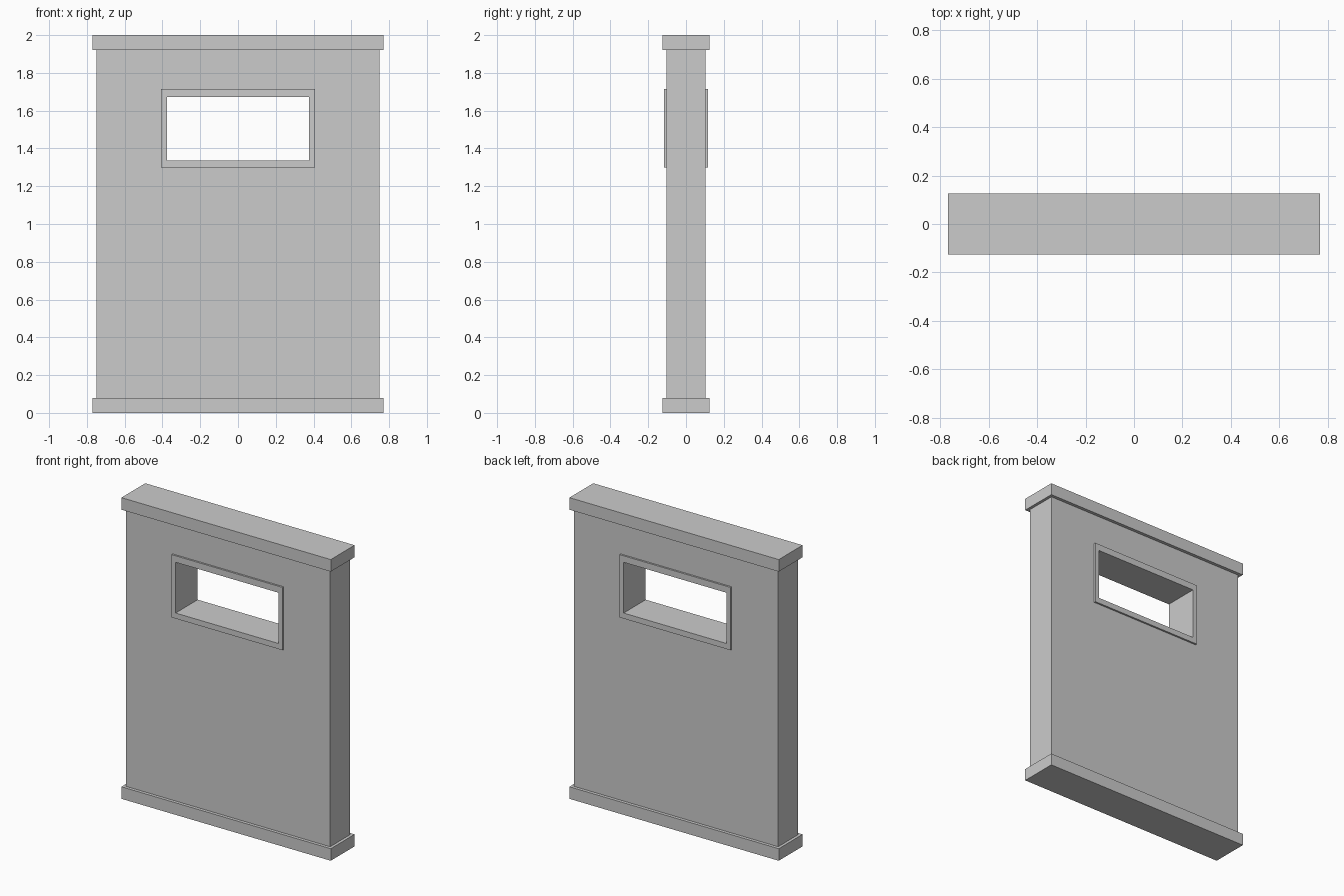
import bpy, bmesh

if "Cube" in bpy.data.objects:
    bpy.data.objects.remove(bpy.data.objects["Cube"])

# Shared sizes
WALL_X, WALL_Y = 0.75, 0.104
CAP_X, CAP_Y, CAP_H = 0.769, 0.125, 0.08
HEIGHT = 2.0
OPENING = (-0.377, 0.377, 1.335, 1.672)   # x0, x1, z0, z1
TRIM = (-0.408, 0.408, 1.298, 1.715)
TRIM_Y = 0.116


def finish(name, bm):
    bmesh.ops.recalc_face_normals(bm, faces=bm.faces)
    mesh = bpy.data.meshes.new(name)
    bm.to_mesh(mesh)
    bm.free()
    obj = bpy.data.objects.new(name, mesh)
    bpy.context.collection.objects.link(obj)
    return obj


def box(name, hx, hy, z0, z1):
    bm = bmesh.new()
    bmesh.ops.create_cube(bm, size=1)
    for v in bm.verts:
        v.co = (v.co.x * 2 * hx, v.co.y * 2 * hy, z0 + (v.co.z + 0.5) * (z1 - z0))
    return finish(name, bm)


def pierced_slab(name, outer, inner, y0, y1):
    """Rectangular slab with a rectangular hole running through it along y."""
    bm = bmesh.new()

    def loop(rect, y):
        x0, x1, z0, z1 = rect
        return [bm.verts.new((x, y, z)) for x, z in
                ((x0, z0), (x1, z0), (x1, z1), (x0, z1))]

    rings = [loop(outer, y0), loop(outer, y1), loop(inner, y1), loop(inner, y0)]
    for a, b in zip(rings, rings[1:] + rings[:1]):
        for i in range(4):
            j = (i + 1) % 4
            bm.faces.new((a[i], a[j], b[j], b[i]))
    return finish(name, bm)


# Base and top ledges
box("base_ledge", CAP_X, CAP_Y, 0, CAP_H)
box("top_ledge", CAP_X, CAP_Y, HEIGHT - CAP_H, HEIGHT)

# Wall panel with window opening
pierced_slab("wall", (-WALL_X, WALL_X, CAP_H, HEIGHT - CAP_H), OPENING, -WALL_Y, WALL_Y)

# Window trim on both faces
for side, s in (("front", -1), ("back", 1)):
    pierced_slab(f"window_trim_{side}", TRIM, OPENING, s * WALL_Y, s * TRIM_Y)
